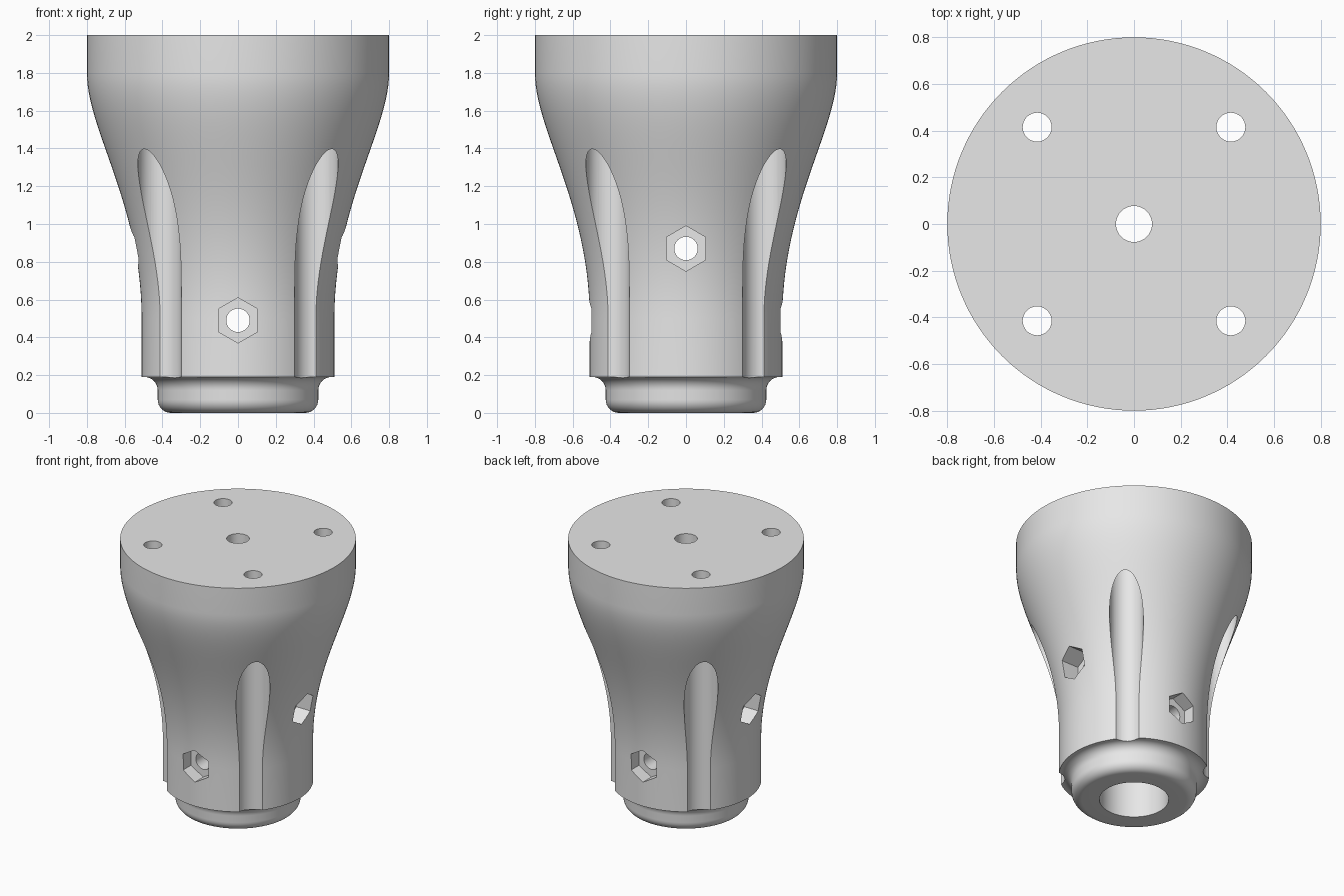
import bpy, bmesh
from math import pi, sin, cos
from mathutils import Matrix, Vector

cube = bpy.data.objects.get("Cube")
if cube:
    bpy.data.objects.remove(cube)

grey = bpy.data.materials.new("light_grey")
grey.use_nodes = True
grey.diffuse_color = (0.8, 0.8, 0.8, 1)
grey.node_tree.nodes["Principled BSDF"].inputs["Base Color"].default_value = (0.8, 0.8, 0.8, 1)


def make_object(name, bm):
    bmesh.ops.recalc_face_normals(bm, faces=bm.faces)
    mesh = bpy.data.meshes.new(name)
    bm.to_mesh(mesh)
    bm.free()
    mesh.materials.append(grey)
    obj = bpy.data.objects.new(name, mesh)
    bpy.context.collection.objects.link(obj)
    return obj


def arc(r, z, radius, start, end, steps=8):
    angles = [start + (end - start) * i / steps for i in range(steps + 1)]
    return [(r + radius * cos(a), z + radius * sin(a)) for a in angles]


def bezier(p, steps=28):
    pts = [Vector(q) for q in p]
    out = []
    for i in range(steps + 1):
        t = i / steps
        s = 1 - t
        out.append(tuple(s**3 * pts[0] + 3*s*s*t * pts[1] + 3*s*t*t * pts[2] + t**3 * pts[3]))
    return out


def lathe(name, profile, segments=128):
    bm = bmesh.new()
    rings = []
    for i in range(segments):
        a = 2 * pi * i / segments
        rings.append([bm.verts.new((r * cos(a), r * sin(a), z)) for r, z in profile])
    n = len(profile)
    for i in range(segments):
        here, there = rings[i], rings[(i + 1) % segments]
        for j in range(n):
            k = (j + 1) % n
            bm.faces.new((here[j], there[j], there[k], here[k]))
    return make_object(name, bm)


def cut(target, radius, length, matrix, sides):
    """Subtract a prism from the target, then discard the cutter."""
    bm = bmesh.new()
    bmesh.ops.create_cone(bm, cap_ends=True, segments=sides, radius1=radius,
                          radius2=radius, depth=length, matrix=matrix)
    cutter = make_object("cutter", bm)
    cutter.hide_render = True
    mod = target.modifiers.new("cut", "BOOLEAN")
    mod.operation = "DIFFERENCE"
    mod.solver = "EXACT"
    mod.object = cutter
    bpy.context.view_layer.objects.active = target
    bpy.ops.object.modifier_apply(modifier=mod.name)
    bpy.data.objects.remove(cutter)


# Flared body with rounded collar, stepped bore and narrow centre hole
outline = [(0.235, 0)]
outline += arc(0.355, 0.07, 0.07, -pi / 2, 0)
outline += arc(0.495, 0.12, 0.07, pi, pi / 2)
outline += [(0.51, 0.19)]
outline += bezier([(0.51, 0.5), (0.51, 1.1), (0.8, 1.5), (0.8, 1.8)])
outline += [(0.8, 2), (0.077, 2), (0.077, 1.2), (0.235, 1.2)]
body = lathe("flared_socket_body", outline)

# Four vertical flutes, each with a screw hole up through the top
for sx in (-1, 1):
    for sy in (-1, 1):
        x, y = 0.415 * sx, 0.415 * sy
        cut(body, 0.115, 1.85, Matrix.Translation((x, y, 0.825)), 48)
        cut(body, 0.062, 1.0, Matrix.Translation((x, y, 1.65)), 32)

# Two cross-bolt holes with hexagonal nut pockets at both ends
for height, turn in ((0.49, 0), (0.87, pi / 2)):
    axis = (Matrix.Translation((0, 0, height)) @ Matrix.Rotation(turn, 4, "Z")
            @ Matrix.Rotation(pi / 2, 4, "X"))
    cut(body, 0.062, 1.8, axis, 32)
    for side in (-1, 1):
        cut(body, 0.12, 0.4, axis @ Matrix.Translation((0, 0, 0.61 * side)), 6)

# Smooth shading with crisp cut edges
bpy.ops.object.select_all(action="DESELECT")
body.select_set(True)
bpy.context.view_layer.objects.active = body
bpy.ops.object.shade_smooth_by_angle(angle=pi / 6)
